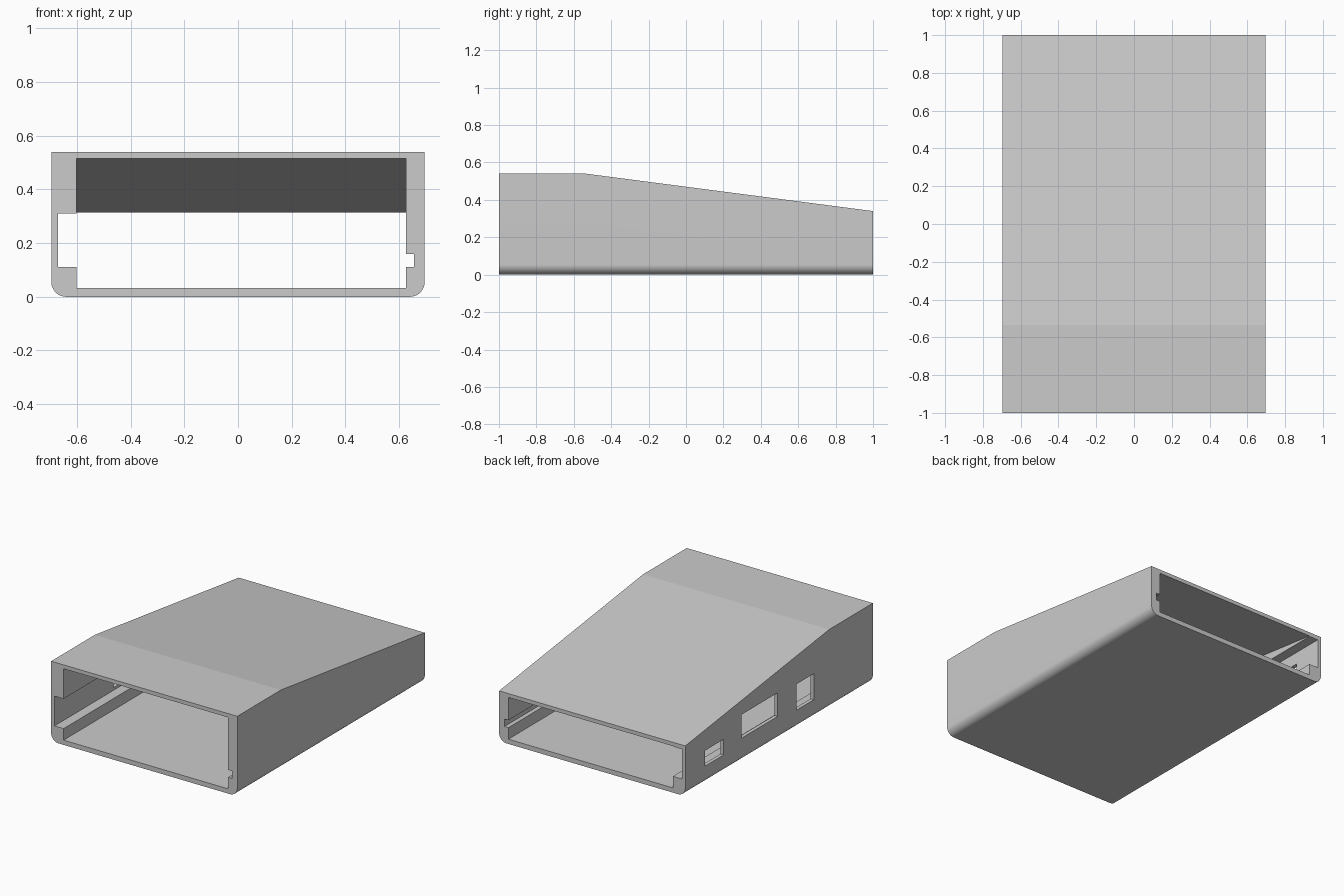
import bpy, bmesh, math

default = bpy.data.objects.get("Cube")
if default:
    bpy.data.objects.remove(default, do_unlink=True)

BEND = -0.535      # where the roof starts to slope
HALF_W = 0.695     # half the outer width
RADIUS = 0.055     # bottom corner rounding

grey = bpy.data.materials.new("light grey plastic")
grey.use_nodes = True
colour = (0.6, 0.6, 0.6, 1)
grey.diffuse_color = colour
grey.node_tree.nodes["Principled BSDF"].inputs["Base Color"].default_value = colour


def loft(name, sections):
    """Join matching (y, outline) cross-sections into a closed solid."""
    bm = bmesh.new()
    rings = [[bm.verts.new((x, y, z)) for x, z in outline] for y, outline in sections]
    n = len(rings[0])
    for a, b in zip(rings, rings[1:]):
        for i in range(n):
            j = (i + 1) % n
            bm.faces.new((a[i], a[j], b[j], b[i]))
    bm.faces.new(rings[0])
    bm.faces.new(rings[-1])
    bmesh.ops.recalc_face_normals(bm, faces=bm.faces)
    mesh = bpy.data.meshes.new(name)
    bm.to_mesh(mesh)
    bm.free()
    mesh.materials.append(grey)
    obj = bpy.data.objects.new(name, mesh)
    bpy.context.collection.objects.link(obj)
    return obj


def rect(x0, x1, z0, z1):
    return [(x0, z0), (x1, z0), (x1, z1), (x0, z1)]


def box(name, x0, x1, y0, y1, z0, z1):
    return loft(name, [(y, rect(x0, x1, z0, z1)) for y in (y0, y1)])


def shell_outline(top):
    """Square top corners, rounded bottom corners."""
    points = [(HALF_W, top), (-HALF_W, top)]
    steps = 16
    for side, start in ((-1, math.pi), (1, 1.5 * math.pi)):
        for i in range(steps + 1):
            a = start + i / steps * math.pi / 2
            points.append((side * (HALF_W - RADIUS) + RADIUS * math.cos(a),
                           RADIUS + RADIUS * math.sin(a)))
    return points


# Outer body with a flat front roof and a sloping rear roof
case = loft("case_shell", [(y, shell_outline(top))
                           for y, top in ((-1, 0.54), (BEND, 0.54), (1, 0.34))])

# Main cavity open at both ends, its ceiling following the roof
slope = 0.2 / (1 - BEND)
cutters = [loft("cavity_cutter", [(y, rect(-0.602, 0.626, 0.032, top)) for y, top in
                                  ((-1.1, 0.514), (BEND, 0.514),
                                   (1.1, 0.514 - slope * (1.1 - BEND)))])]

# Board slots along the two inner walls
cutters.append(box("wide_slot_cutter", -0.67, -0.5, -1.1, 1.1, 0.11, 0.311))
cutters.append(box("narrow_slot_cutter", 0.5, 0.655, -1.1, 1.1, 0.11, 0.16))

# Connector openings through the right wall
for y0, y1, z0, z1 in ((0.59, 0.79, 0.123, 0.228),
                       (0.015, 0.40, 0.163, 0.322),
                       (-0.37, -0.187, 0.128, 0.304)):
    cutters.append(box("port_cutter", -0.8, -0.55, y0, y1, z0, z1))

bpy.ops.object.select_all(action="DESELECT")
bpy.context.view_layer.objects.active = case
case.select_set(True)
for cutter in cutters:
    cutter.hide_render = True
    mod = case.modifiers.new("cut", "BOOLEAN")
    mod.operation = "DIFFERENCE"
    mod.solver = "EXACT"
    mod.object = cutter
    bpy.ops.object.modifier_apply(modifier=mod.name)
    bpy.data.objects.remove(cutter, do_unlink=True)

# Smooth only the rounded corners; the roof bend stays crisp
bpy.ops.object.shade_smooth_by_angle(angle=math.radians(6.5))
